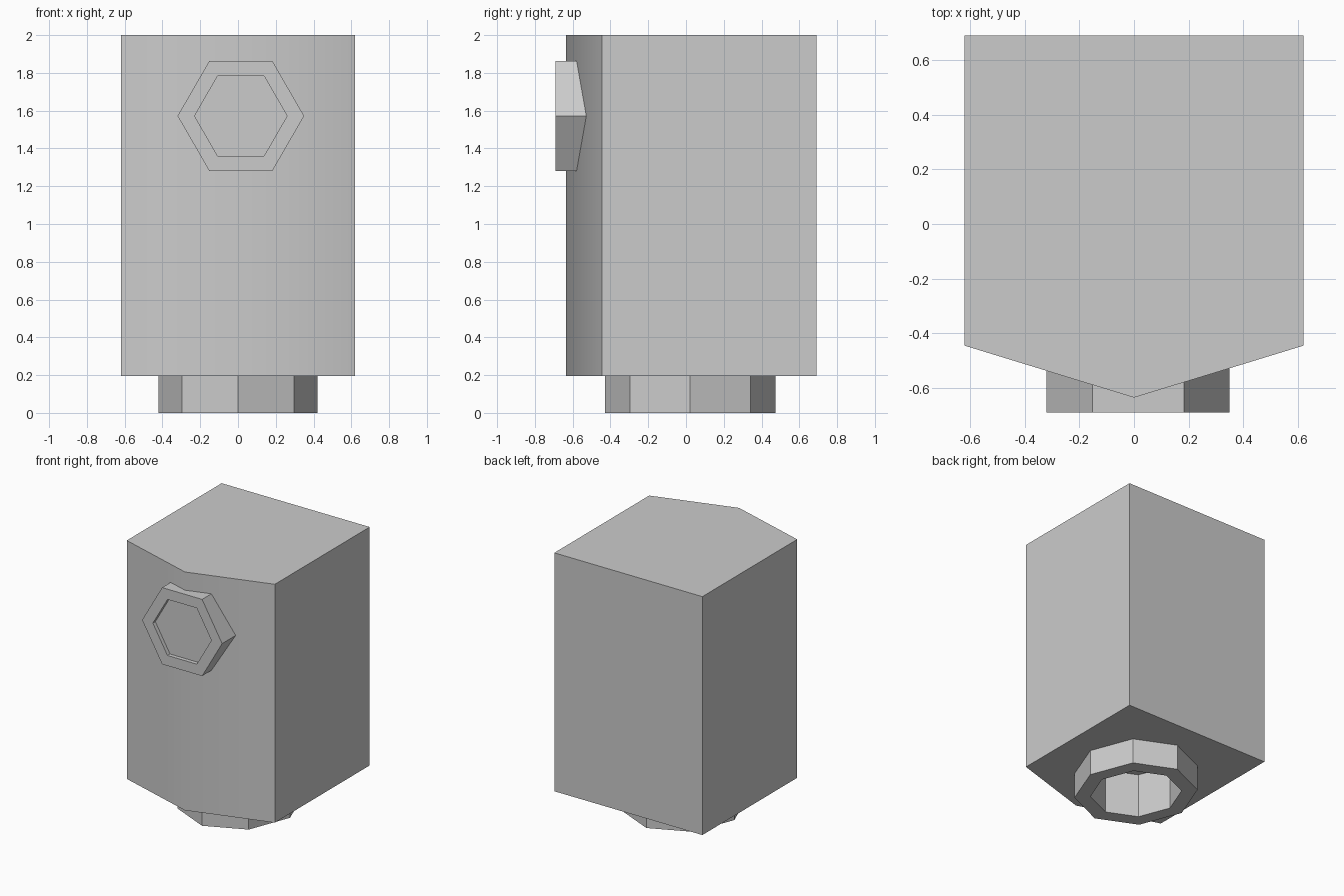
import bpy, bmesh, math

if "Cube" in bpy.data.objects:
    bpy.data.objects.remove(bpy.data.objects["Cube"])


def add_object(name, bm):
    mesh = bpy.data.meshes.new(name)
    bm.to_mesh(mesh)
    bm.free()
    obj = bpy.data.objects.new(name, mesh)
    bpy.context.collection.objects.link(obj)
    return obj


def prism(name, outline, z0, z1):
    """Extrude a counter-clockwise outline from z0 up to z1."""
    bm = bmesh.new()
    face = bm.faces.new([bm.verts.new((x, y, z0)) for x, y in outline])
    out = bmesh.ops.extrude_face_region(bm, geom=[face], use_keep_orig=True)
    for v in out["geom"]:
        if isinstance(v, bmesh.types.BMVert):
            v.co.z = z1
    bmesh.ops.recalc_face_normals(bm, faces=bm.faces)
    return add_object(name, bm)


def ngon(sides, rx, ry):
    return [(rx * math.cos(2 * math.pi * i / sides),
             ry * math.sin(2 * math.pi * i / sides)) for i in range(sides)]


def socket(name, sides, outer, inner, height, depth):
    """Polygonal boss facing -z with a blind hole in its face."""
    bm = bmesh.new()
    loops = [[bm.verts.new((x, y, z)) for x, y in ngon(sides, *r)]
             for r, z in ((outer, height), (outer, 0), (inner, 0), (inner, depth))]
    for a, b in zip(loops, loops[1:]):
        for i in range(sides):
            j = (i + 1) % sides
            bm.faces.new((a[i], b[i], b[j], a[j]))
    bm.faces.new(loops[-1][::-1])
    return add_object(name, bm)


# Main body with a shallow pointed front
body = prism("body", [(-0.62, 0.69), (-0.62, -0.445), (0, -0.635),
                      (0.62, -0.445), (0.62, 0.69)], 0.195, 2.0)

# Hole in the underside that continues the base socket
cutter = prism("base_hole_cutter", ngon(8, 0.313, 0.335), -0.1, 0.342)
cutter.location.y = 0.022
cutter.hide_render = True
cutter.hide_viewport = True
cut = body.modifiers.new("base_hole", 'BOOLEAN')
cut.operation = 'DIFFERENCE'
cut.solver = 'EXACT'
cut.object = cutter

# Octagonal base socket
base = socket("base_socket", 8, (0.42, 0.452), (0.312, 0.334), 0.195, 0.34)
base.location.y = 0.022

# Hexagonal button on the front
button = socket("front_button", 6, (0.335, 0.335), (0.245, 0.245), 0.18, 0.03)
button.rotation_euler.x = -math.pi / 2
button.location = (0.015, -0.69, 1.572)

# Soft shading across the front fold only
bpy.ops.object.select_all(action='DESELECT')
body.select_set(True)
bpy.context.view_layer.objects.active = body
bpy.ops.object.shade_smooth_by_angle(angle=math.radians(40))
